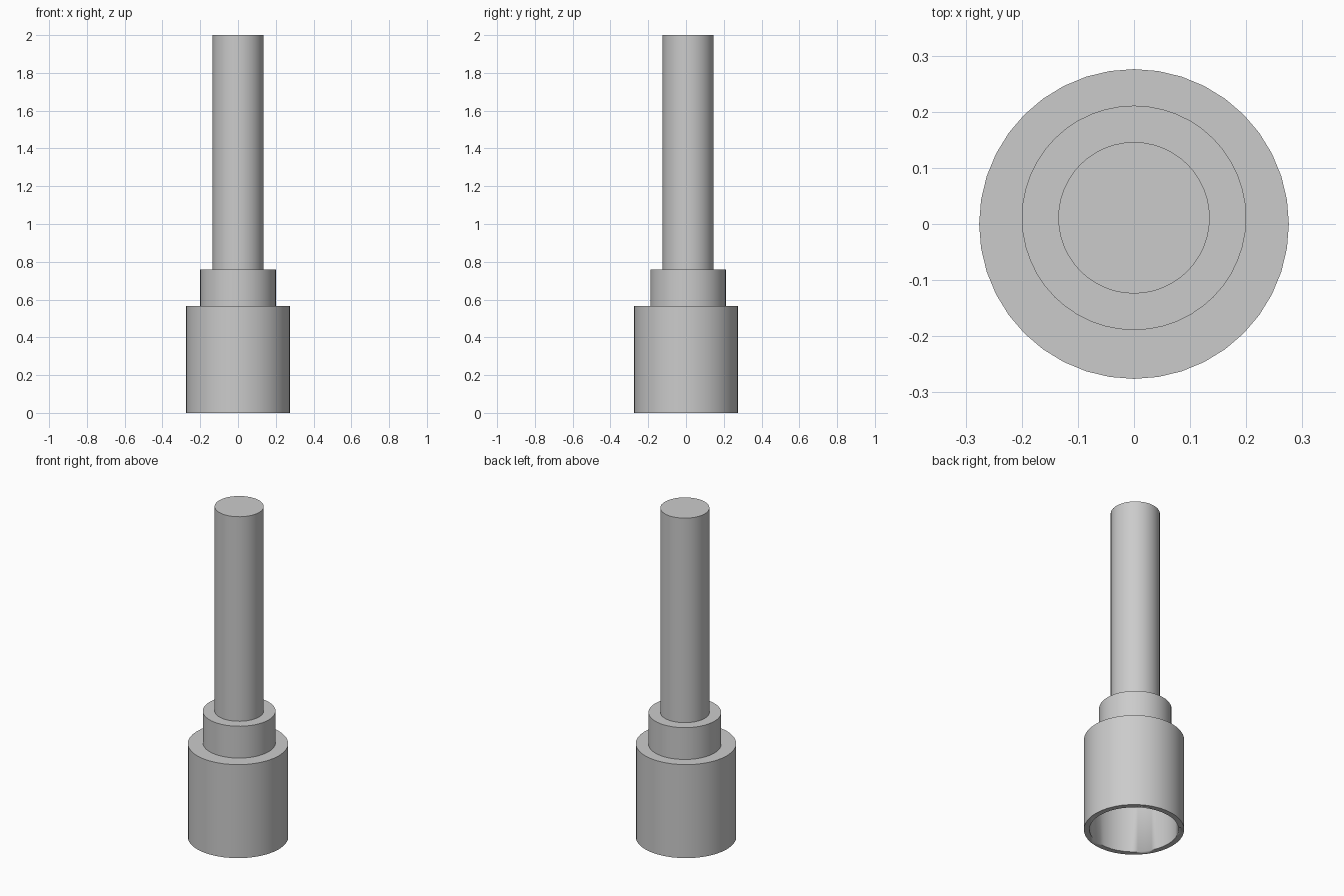
import bpy
import math

cube = bpy.data.objects.get("Cube")
if cube:
    bpy.data.objects.remove(cube, do_unlink=True)

# Plain grey metal
GREY = (0.6, 0.6, 0.6, 1.0)
metal = bpy.data.materials.new("grey metal")
metal.use_nodes = True
metal.diffuse_color = GREY
metal.node_tree.nodes["Principled BSDF"].inputs["Base Color"].default_value = GREY


def cylinder(name, radius, bottom, top, y=0.0, sides=48):
    bpy.ops.mesh.primitive_cylinder_add(
        vertices=sides, radius=radius, depth=top - bottom,
        location=(0, y, (bottom + top) / 2))
    obj = bpy.context.object
    obj.name = name
    obj.data.materials.append(metal)
    bpy.ops.object.shade_smooth_by_angle(angle=math.radians(30))
    return obj


# Socket cup, open at the bottom
socket = cylinder("socket", 0.276, 0.0, 0.567, sides=40)
bore = cylinder("bore_cutter", 0.245, -0.1, 0.53, sides=40)
bore.hide_render = True
bore.hide_set(True)
cut = socket.modifiers.new("bore", "BOOLEAN")
cut.operation = "DIFFERENCE"
cut.solver = "EXACT"
cut.object = bore
bpy.context.view_layer.objects.active = socket
bpy.ops.object.modifier_apply(modifier=cut.name)
bpy.data.objects.remove(bore, do_unlink=True)

# Collar and shaft, set slightly towards the back
cylinder("collar", 0.2, 0.567, 0.76, y=0.011)
cylinder("shaft", 0.135, 0.76, 2.0, y=0.011)
